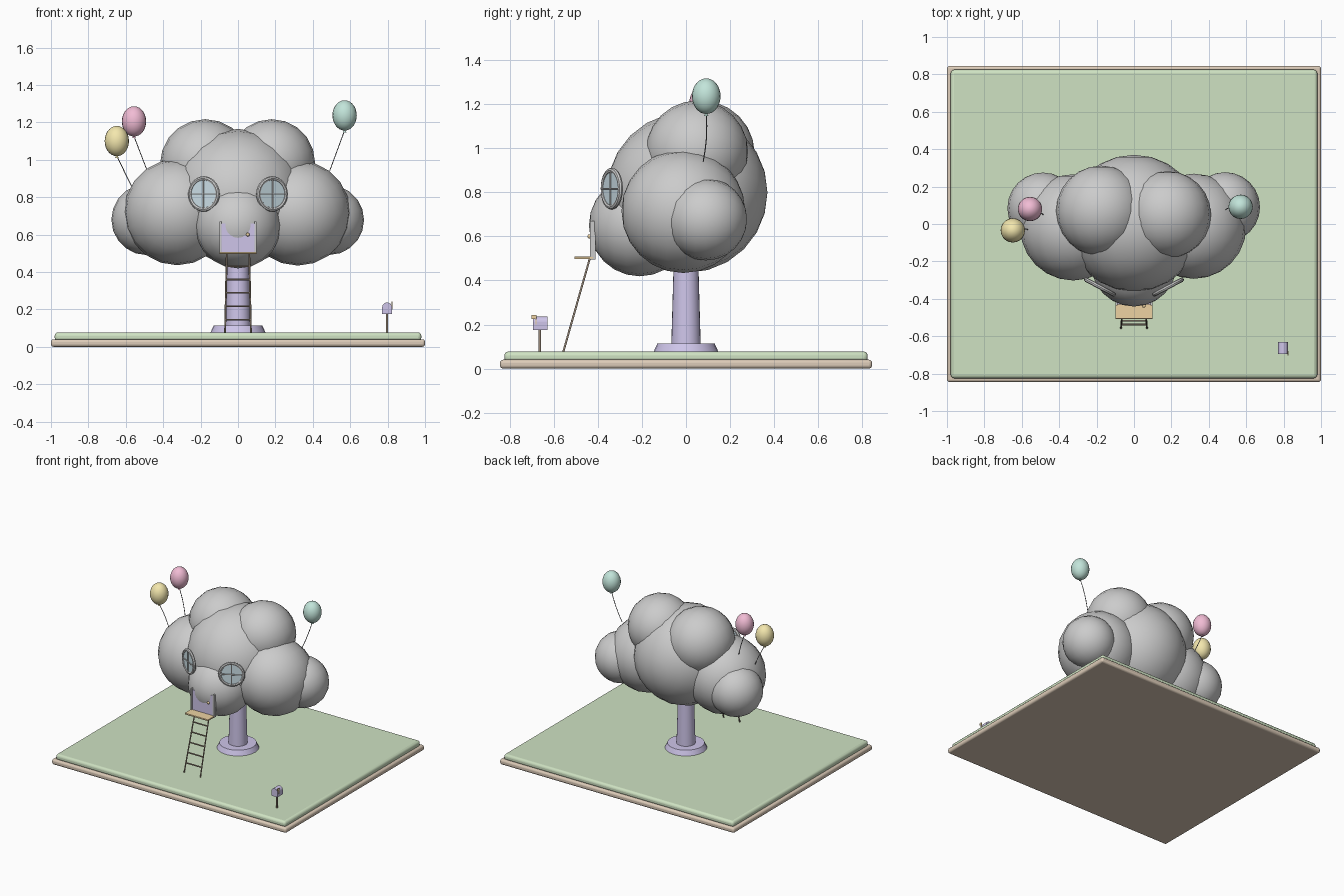
import bpy, math
from mathutils import Vector, Matrix

if "Cube" in bpy.data.objects:
    bpy.data.objects.remove(bpy.data.objects["Cube"])


def material(name, rgb):
    m = bpy.data.materials.new(name)
    m.diffuse_color = (*rgb, 1)
    m.use_nodes = True
    m.node_tree.nodes["Principled BSDF"].inputs["Base Color"].default_value = m.diffuse_color
    return m


SOIL = material("soil", (0.72, 0.60, 0.48))
GRASS = material("grass", (0.62, 0.76, 0.54))
LILAC = material("lilac", (0.62, 0.56, 0.82))
WOOD = material("dark_wood", (0.33, 0.26, 0.20))
TAN = material("tan_wood", (0.85, 0.65, 0.36))
GLASS = material("glass", (0.62, 0.76, 0.82))
PINK = material("pink", (0.88, 0.50, 0.66))
YELLOW = material("yellow", (0.90, 0.80, 0.42))
MINT = material("mint", (0.54, 0.78, 0.70))
CORD = material("cord", (0.25, 0.25, 0.27))


def finish(name, mat=None, angle=40):
    ob = bpy.context.object
    ob.name = name
    if mat:
        ob.data.materials.append(mat)
    bpy.ops.object.shade_smooth_by_angle(angle=math.radians(angle))
    return ob


def box(name, lo, hi, mat=None, bevel=0):
    lo, hi = Vector(lo), Vector(hi)
    bpy.ops.mesh.primitive_cube_add(size=1, location=(lo + hi) / 2)
    bpy.context.object.scale = hi - lo
    bpy.ops.object.transform_apply(location=False, rotation=False, scale=True)
    ob = finish(name, mat, 30)
    if bevel:
        b = ob.modifiers.new("bevel", 'BEVEL')
        b.width, b.segments = bevel, 3
    return ob


def ball(name, loc, scale, mat=None, seg=20, rings=12, rot=(0, 0, 0)):
    bpy.ops.mesh.primitive_uv_sphere_add(segments=seg, ring_count=rings, radius=1,
                                         location=loc, rotation=rot)
    bpy.context.object.scale = scale
    return finish(name, mat, 80)


def frustum(name, loc, r1, r2, h, mat=None, seg=24):
    bpy.ops.mesh.primitive_cone_add(vertices=seg, radius1=r1, radius2=r2, depth=h,
                                    location=(loc[0], loc[1], loc[2] + h / 2))
    return finish(name, mat)


def tube(name, pts, r, mat=None):
    cu = bpy.data.curves.new(name, 'CURVE')
    cu.dimensions = '3D'
    cu.bevel_depth, cu.bevel_resolution, cu.use_fill_caps = r, 1, True
    sp = cu.splines.new('POLY')
    sp.points.add(len(pts) - 1)
    for p, co in zip(sp.points, pts):
        p.co = (*co, 1)
    ob = bpy.data.objects.new(name, cu)
    bpy.context.collection.objects.link(ob)
    if mat:
        cu.materials.append(mat)
    return ob


# Ground slab and lawn
box("soil_slab", (-1, -0.845, 0), (1, 0.845, 0.04), SOIL, 0.014)
box("lawn", (-0.98, -0.825, 0.03), (0.98, 0.825, 0.077), GRASS, 0.018)

# Trunk with stepped foot
frustum("trunk_foot", (0, 0, 0.07), 0.15, 0.13, 0.044, LILAC)
frustum("trunk", (0, 0, 0.1), 0.067, 0.055, 0.42, LILAC)

# Cloud house lobes: centre and radius
LOBES = {
    "cloud_core": (0, 0.005, 0.80, 0.365),
    "cloud_front": (0, -0.21, 0.65, 0.231),
    "cloud_top_left": (-0.175, 0.07, 0.975, 0.242),
    "cloud_top_right": (0.18, 0.05, 0.985, 0.232),
    "cloud_side_left": (-0.325, -0.018, 0.72, 0.284),
    "cloud_side_right": (0.32, -0.012, 0.715, 0.281),
    "cloud_outer_left": (-0.487, 0.085, 0.68, 0.19),
    "cloud_outer_right": (0.487, 0.09, 0.678, 0.187),
}
for name, (x, y, z, r) in LOBES.items():
    ball(name, (x, y, z), (r, r, r), rot=(math.pi / 2, 0, 0))

# Round windows, turned outwards, with crossbars
for side, s in (("left", -1), ("right", 1)):
    M = (Matrix.Translation((s * 0.182, -0.337, 0.817)) @ Matrix.Rotation(s * math.radians(28), 4, 'Z'))
    R = M @ Matrix.Rotation(math.pi / 2, 4, 'X')
    bpy.ops.mesh.primitive_torus_add(major_radius=0.083, minor_radius=0.012,
                                     major_segments=28, minor_segments=8)
    bpy.context.object.matrix_world = R
    finish("window_frame_" + side)
    bpy.ops.mesh.primitive_cylinder_add(vertices=28, radius=0.08, depth=0.012)
    bpy.context.object.matrix_world = R
    finish("window_glass_" + side, GLASS)
    for bar, a, b in (("upright", (0, -0.008, -0.08), (0, -0.008, 0.08)),
                      ("crossbar", (-0.08, -0.008, 0), (0.08, -0.008, 0))):
        tube(f"window_{bar}_{side}", [M @ Vector(a), M @ Vector(b)], 0.004)

# Door with side posts and knob
box("door", (-0.088, -0.43, 0.5), (0.088, -0.412, 0.66), LILAC)
for side, s in (("left", -1), ("right", 1)):
    x = s * 0.094
    box("door_post_" + side, (x - 0.006, -0.437, 0.495), (x + 0.006, -0.41, 0.67), None, 0.002)
ball("door_knob", (0.053, -0.438, 0.6), (0.01,) * 3, TAN, 12, 8)

# Porch board and ladder
box("porch", (-0.1, -0.507, 0.497), (0.1, -0.42, 0.508), TAN, 0.002)
top, foot = Vector((0.06, -0.437, 0.5)), Vector((0.069, -0.557, 0.077))
flip = Vector((-1, 1, 1))
tube("ladder_rail_right", [top, foot], 0.005, WOOD)
tube("ladder_rail_left", [top * flip, foot * flip], 0.005, WOOD)
for i, z in enumerate((0.145, 0.217, 0.288, 0.36, 0.43)):
    p = foot.lerp(top, (z - foot.z) / (top.z - foot.z))
    tube(f"ladder_rung_{i}", [p, p * flip], 0.005, WOOD)

# Mailbox: arched box on a post with a flag
frustum("mailbox_post", (0.797, -0.664, 0.07), 0.006, 0.006, 0.11, WOOD, 10)
w, n = 0.026, 10
prof = [(-w, 0.176), (w, 0.176)] + [(w * math.cos(math.pi * i / n), 0.211 + w * math.sin(math.pi * i / n))
                                    for i in range(n + 1)]
k = len(prof)
me = bpy.data.meshes.new("mailbox")
me.from_pydata([(0.797 + x, y, z) for y in (-0.695, -0.63) for x, z in prof], [],
               [list(range(k)), list(range(2 * k - 1, k - 1, -1))]
               + [[i, i + k, (i + 1) % k + k, (i + 1) % k] for i in range(k)])
ob = bpy.data.objects.new("mailbox", me)
bpy.context.collection.objects.link(ob)
me.materials.append(LILAC)
box("mailbox_flag_arm", (0.822, -0.684, 0.2), (0.827, -0.678, 0.243), TAN)
box("mailbox_flag", (0.822, -0.702, 0.226), (0.827, -0.678, 0.243), TAN)

# Balloons: centre, string end, colour
BALLOONS = {
    "pink": ((-0.556, 0.08, 1.205), (-0.485, 0.05, 0.94), PINK),
    "yellow": ((-0.648, -0.034, 1.1), (-0.565, -0.03, 0.85), YELLOW),
    "mint": ((0.57, 0.092, 1.237), (0.49, 0.078, 0.94), MINT),
}
for name, (c, e, mat) in BALLOONS.items():
    c, e = Vector(c), Vector(e)
    ball("balloon_" + name, c, (0.065, 0.065, 0.081), mat, 20, 14)
    frustum("balloon_knot_" + name, c - Vector((0, 0, 0.09)), 0.01, 0.003, 0.014, mat, 10)
    a = c - Vector((0, 0, 0.08))
    bow = Vector((0, 0.008, 0))
    tube("balloon_string_" + name,
         [a.lerp(e, t) + bow * math.sin(math.pi * t) for t in (0, 0.25, 0.5, 0.75, 1)], 0.0025, CORD)
